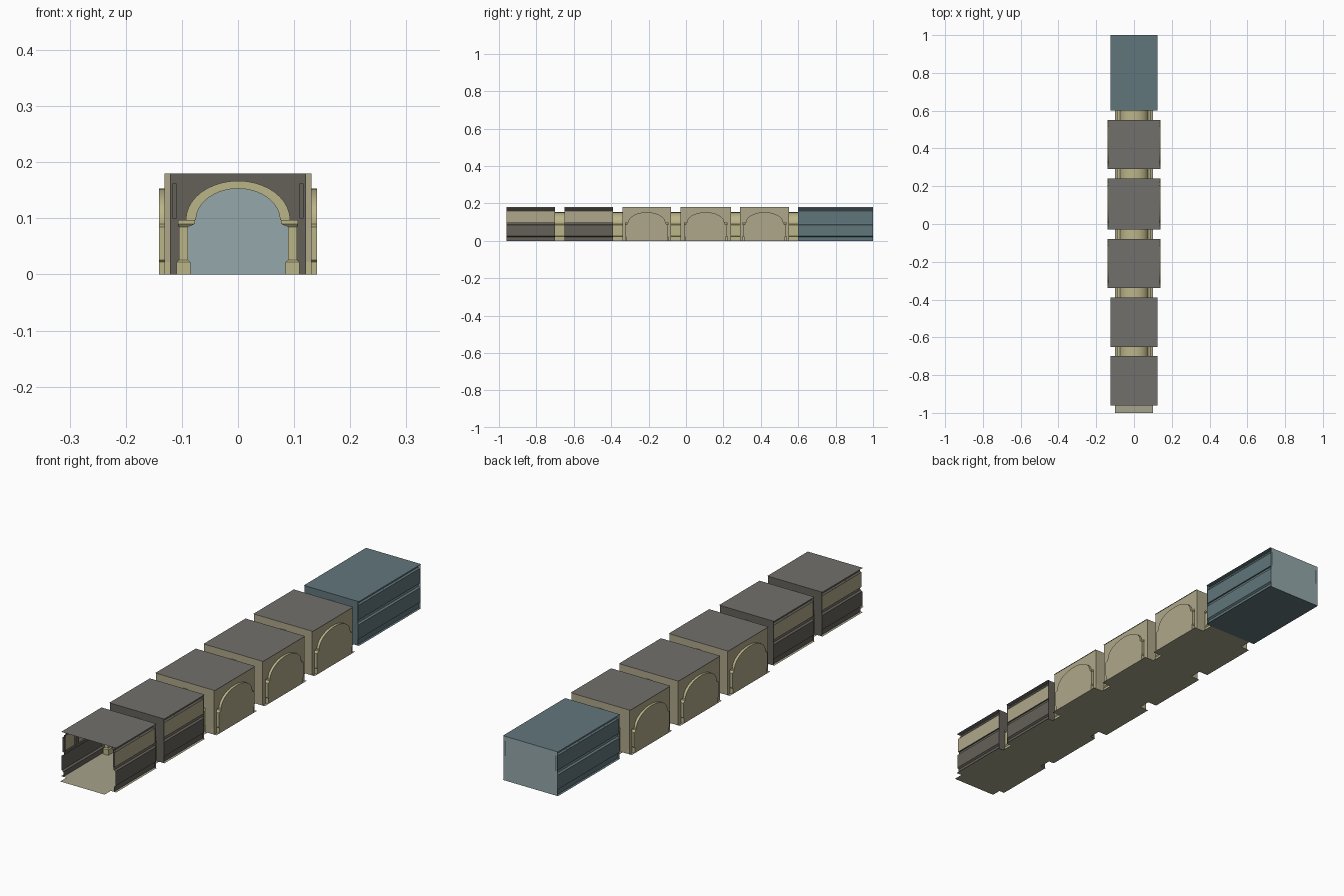
import bpy
import math

if "Cube" in bpy.data.objects:
    bpy.data.objects.remove(bpy.data.objects["Cube"])

H = 0.18                      # ceiling height
SPRING, RISE = 0.097, 0.056   # arch springing height and rise
SEG = 20


def material(name, rgb):
    m = bpy.data.materials.new(name)
    m.diffuse_color = (*rgb, 1)
    m.use_nodes = True
    m.node_tree.nodes["Principled BSDF"].inputs["Base Color"].default_value = m.diffuse_color
    return m


STONE = material("stone", (0.50, 0.46, 0.25))
PLASTER = material("plaster", (0.42, 0.39, 0.25))
DARK = material("dark_wood", (0.13, 0.12, 0.10))
CEIL = material("ceiling_paint", (0.17, 0.16, 0.15))
FLOOR = material("floor_tile", (0.38, 0.37, 0.26))
TEAL = material("teal_wall", (0.12, 0.18, 0.20))
TEAL_LIGHT = material("teal_light", (0.30, 0.39, 0.40))


def build(name, verts, faces, mat, smooth=False):
    me = bpy.data.meshes.new(name)
    me.from_pydata(verts, [], faces)
    me.materials.append(mat)
    ob = bpy.data.objects.new(name, me)
    bpy.context.collection.objects.link(ob)
    if smooth:
        bpy.ops.object.select_all(action='DESELECT')
        ob.select_set(True)
        bpy.context.view_layer.objects.active = ob
        bpy.ops.object.shade_smooth_by_angle(angle=math.radians(35))
    return ob


def loft(name, rows, mat, smooth=False):
    """Sheet through equally long rows of points."""
    n = len(rows[0])
    verts = [p for r in rows for p in r]
    faces = [(i * n + j, i * n + j + 1, (i + 1) * n + j + 1, (i + 1) * n + j)
             for i in range(len(rows) - 1) for j in range(n - 1)]
    return build(name, verts, faces, mat, smooth)


def flat(name, x, y0, y1, z, mat):
    return loft(name, [[(-x, y0, z), (x, y0, z)], [(-x, y1, z), (x, y1, z)]], mat)


def stations(a, w):
    """Arch outline: (u_in, z_in, u_out, z_out, protrusion) from foot to foot."""
    jamb = [(a + .010, a + w + .017, 0, .012), (a + .010, a + w + .017, .022, .012),
            (a + .014, a + w + .012, .026, .008), (a + .014, a + w + .012, .085, .008),
            (a + .002, a + w + .014, .090, .012), (a + .002, a + w + .014, SPRING, .012)]
    right = [(i, z, o, z, p) for i, o, z, p in jamb]
    left = [(-i, z, -o, z, p) for i, z, o, _, p in reversed(right)]
    arch = []
    for k in range(SEG + 1):
        t = math.pi * k / SEG
        c, s = math.cos(t), math.sin(t)
        arch.append((a * c, SPRING + RISE * s, (a + w) * c, SPRING + (RISE + .014) * s, .007))
    return right + arch + left


def arch_wall(name, a, half, place, mat):
    """Wall sheet with an arched opening."""
    us = [a * math.cos(math.pi * k / SEG) for k in range(SEG + 1)]
    zs = [SPRING + RISE * math.sin(math.pi * k / SEG) for k in range(SEG + 1)]
    a2 = a + .014
    rows = [[place(half, 0), place(half, H)], [place(a2, 0), place(a2, H)],
            [place(a2, SPRING), place(a2, H)]]
    rows += [[place(u, z), place(u, H)] for u, z in zip(us, zs)]
    rows += [[place(-a2, SPRING), place(-a2, H)], [place(-a2, 0), place(-a2, H)],
             [place(-half, 0), place(-half, H)]]
    loft(name, rows, mat)


def doorway(y, wall_mats, halves):
    """Arched passage with pilasters and archivolt on both faces."""
    h, a, w = .025, .075, .018
    rows = []
    for ui, zi, uo, zo, p in stations(a, w):
        rows.append([(uo, y - h, zo), (uo, y - h - p, zo), (ui, y - h - p, zi),
                     (ui, y + h + p, zi), (uo, y + h + p, zo), (uo, y + h, zo)])
    loft("doorway_arch", rows, STONE, True)
    for s, m, half in zip((-1, 1), wall_mats, halves):
        arch_wall("end_wall", a, half, lambda u, z, s=s: (u, y + s * h, z), m)
    flat("passage_floor", .1, y - h, y + h, 0, FLOOR)


def panelled_side(s, y0, y1, bays, mat, panel):
    """Wainscot below, pilastered panels above, cornice on top."""
    prof = [(.114, 0), (.114, .020), (.121, .025), (.121, .084), (.113, .088),
            (.111, .094), (.111, .100), (.117, .100)]
    loft("wainscot", [[(s * x, y, z) for x, z in prof] for y in (y0, y1)], mat)
    corn = [(.117, .160), (.110, .164), (.110, .170), (.104, .174), (.104, H)]
    loft("cornice", [[(s * x, y, z) for x, z in corn] for y in (y0, y1)], mat)
    step, hw = (y1 - y0) / bays, .010
    loft("upper_wall", [[(s * .117, y, .100), (s * .117, y, .160)] for y in (y0, y1)], panel)
    for k in range(bays + 1):
        c = y0 + step * k
        lo, hi = max(y0, c - hw), min(y1, c + hw)
        plan = [(.117, lo), (.110, lo), (.110, hi), (.117, hi)]
        loft("pilaster", [[(s * x, y, z) for x, y in plan] for z in (.100, .162)], mat)


def niche_side(s, yc, half):
    """Side wall with a wide blind arch."""
    a, w, x0, x1 = .100, .014, .131, .141
    arch_wall("niche_wall", a, half, lambda u, z: (s * x0, yc + u, z), PLASTER)
    st = stations(a, w)
    rows = []
    for ui, zi, uo, zo, p in st:
        uo = max(-half, min(half, uo))
        rows.append([(s * x0, yc + uo, zo), (s * (x0 - p), yc + uo, zo),
                     (s * (x0 - p), yc + ui, zi), (s * x1, yc + ui, zi)])
    loft("niche_arch", rows, STONE, True)
    build("niche_back", [(s * x1, yc + r[0], r[1]) for r in st],
          [tuple(range(len(st)))], PLASTER)
    # skirting at the foot of the niche
    skirt = [(.134, 0), (.134, .022), (x1, .026)]
    loft("niche_skirting", [[(s * x, yc + u, z) for x, z in skirt]
                            for u in (-a - .01, a + .01)], STONE)


# panelled rooms at the front
for y0, y1 in ((-.96, -.70), (-.65, -.39)):
    flat("room_floor", .124, y0, y1, 0, FLOOR)
    flat("room_ceiling", .124, y0, y1, H, CEIL)
    for s in (-1, 1):
        panelled_side(s, y0, y1, 3, DARK, PLASTER)
flat("entrance_floor", .1, -1, -.96, 0, FLOOR)

# arcaded rooms in the middle
for y0, y1 in ((-.34, -.08), (-.03, .24), (.29, .55)):
    flat("arcade_floor", .141, y0, y1, 0, FLOOR)
    flat("arcade_ceiling", .134, y0, y1, H, CEIL)
    for s in (-1, 1):
        niche_side(s, (y0 + y1) / 2, (y1 - y0) / 2)

# closed teal room at the back
flat("end_room_floor", .124, .60, 1, 0, TEAL)
flat("end_room_ceiling", .124, .60, 1, H, TEAL)
for s in (-1, 1):
    panelled_side(s, .60, 1, 5, TEAL, TEAL)
loft("back_wall", [[(x, 1, 0), (x, 1, H)] for x in (-.122, .122)], TEAL_LIGHT)

# passages between rooms
doorway(-.675, (DARK, DARK), (.121, .121))
doorway(-.365, (DARK, PLASTER), (.121, .131))
doorway(-.055, (PLASTER, PLASTER), (.131, .131))
doorway(.265, (PLASTER, PLASTER), (.131, .131))
doorway(.575, (PLASTER, TEAL), (.131, .121))
